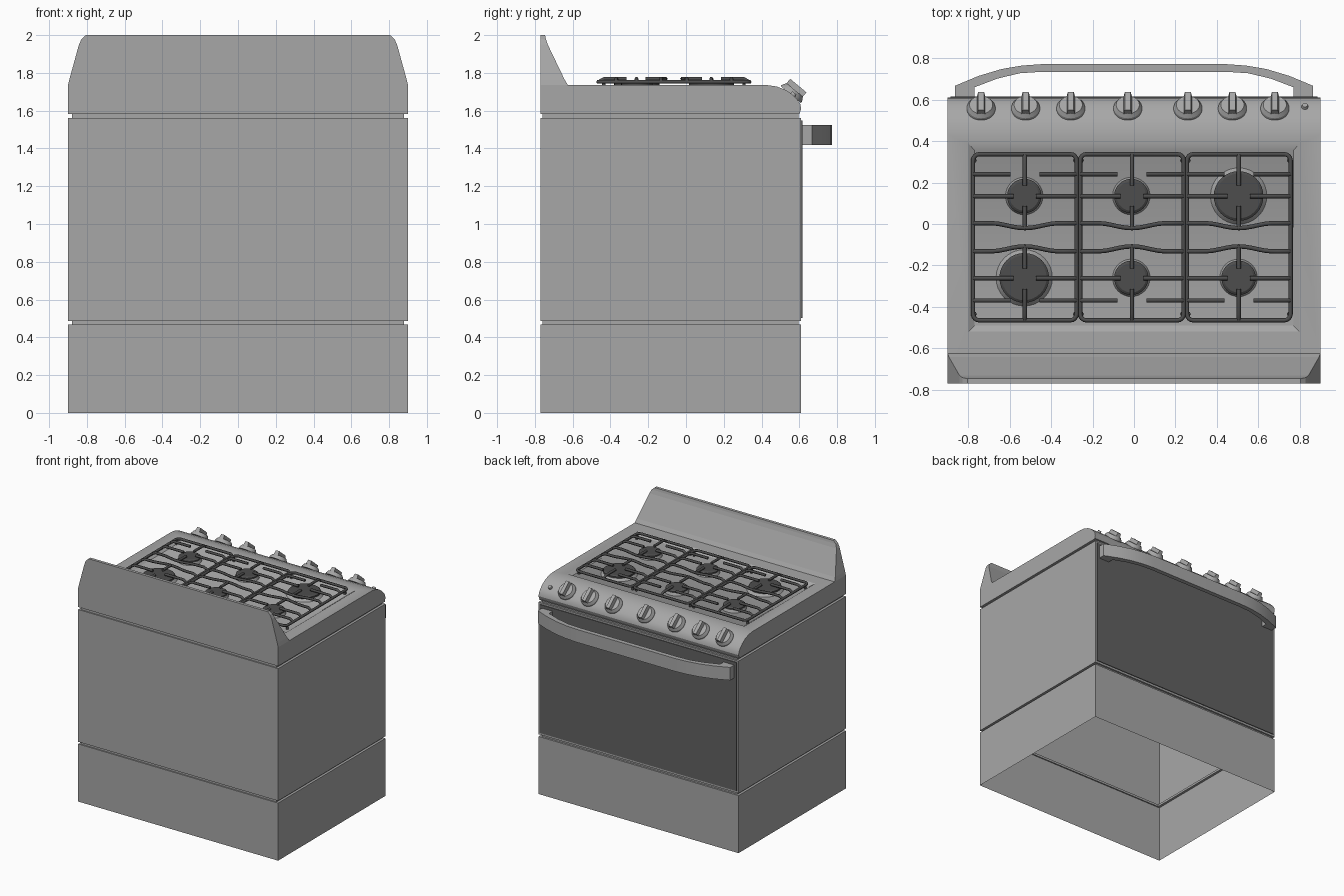
import bpy, bmesh, math
from mathutils import Matrix, Vector

cube = bpy.data.objects.get("Cube")
if cube:
    bpy.data.objects.remove(cube, do_unlink=True)


def material(name, value):
    m = bpy.data.materials.new(name)
    m.use_nodes = True
    colour = (value, value, value, 1)
    m.diffuse_color = colour
    m.node_tree.nodes["Principled BSDF"].inputs["Base Color"].default_value = colour
    return m


steel = material("grey_steel", 0.39)
glass = material("dark_glass", 0.12)
iron = material("black_iron", 0.075)


def finish(bm, name, mat, smooth=True):
    bmesh.ops.remove_doubles(bm, verts=bm.verts, dist=0.0001)
    bmesh.ops.recalc_face_normals(bm, faces=bm.faces)
    mesh = bpy.data.meshes.new(name)
    bm.to_mesh(mesh)
    bm.free()
    ob = bpy.data.objects.new(name, mesh)
    bpy.context.collection.objects.link(ob)
    mesh.materials.append(mat)
    if smooth:
        bpy.ops.object.select_all(action='DESELECT')
        ob.select_set(True)
        bpy.context.view_layer.objects.active = ob
        bpy.ops.object.shade_smooth_by_angle(angle=math.radians(30))
    return ob


def loft(bm, rects, cap_start=False, cap_end=False):
    """Join rectangles given as (half width, back y, front y, z)."""
    rings = [[bm.verts.new(p) for p in ((-x, a, z), (x, a, z), (x, b, z), (-x, b, z))]
             for x, a, b, z in rects]
    for r, s in zip(rings, rings[1:]):
        for i in range(4):
            j = (i + 1) % 4
            bm.faces.new((r[i], r[j], s[j], s[i]))
    if cap_start:
        bm.faces.new(rings[0])
    if cap_end:
        bm.faces.new(rings[-1])


def prism(bm, points, offset):
    """Extrude a flat outline along an offset."""
    face = bm.faces.new([bm.verts.new(p) for p in points])
    new = bmesh.ops.extrude_face_region(bm, geom=[face], use_keep_orig=True)["geom"]
    bmesh.ops.translate(bm, vec=offset,
                        verts=[v for v in new if isinstance(v, bmesh.types.BMVert)])


def cylinder(bm, r1, r2, depth, matrix, segments=32):
    bmesh.ops.create_cone(bm, cap_ends=True, segments=segments, radius1=r1, radius2=r2,
                          depth=depth, matrix=matrix @ Matrix.Translation((0, 0, depth / 2)))


W, BACK, FRONT, TOP = 0.9, -0.77, 0.61, 1.735

# Hollow cabinet with two recessed shadow gaps
bm = bmesh.new()
rects = [(W, BACK, FRONT, 0)]
for low, high in ((0.468, 0.486), (1.562, 1.582)):
    rects += [(W, BACK, FRONT, low), (W - 0.02, BACK + 0.01, FRONT - 0.015, low),
              (W - 0.02, BACK + 0.01, FRONT - 0.015, high), (W, BACK, FRONT, high)]
loft(bm, rects)
finish(bm, "cabinet", steel, False)

# Oven door glass
bm = bmesh.new()
loft(bm, [(0.885, FRONT - 0.002, FRONT + 0.006, z) for z in (0.503, 1.548)], True, True)
finish(bm, "door_glass", glass, False)

# Bowed door handle
half_outer = [(0.865, 0.61), (0.865, 0.667), (0.75, 0.715), (0.64, 0.748), (0.54, 0.765), (0.44, 0.772)]
half_inner = [(0.44, 0.735), (0.55, 0.728), (0.66, 0.702), (0.77, 0.66), (0.77, 0.61)]
right = half_outer + half_inner
bm = bmesh.new()
# Outer edge across, then back along the inner edge
outline = (half_outer + [(-x, y) for x, y in reversed(half_outer)]
           + [(-x, y) for x, y in reversed(half_inner)] + half_inner)
prism(bm, [(x, y, 1.418) for x, y in outline], (0, 0, 0.105))
finish(bm, "door_handle", steel)

# Cooktop with rounded control panel and sunken burner tray
bm = bmesh.new()
profile = [(BACK, 1.582), (0.6, 1.582), (0.61, 1.61), (0.605, 1.635), (0.588, 1.66), (0.56, 1.688),
           (0.525, 1.711), (0.48, 1.728), (0.43, TOP), (BACK, TOP)]
prism(bm, [(-W, y, z) for y, z in profile], (2 * W, 0, 0))
bm.normal_update()
lid = [f for f in bm.faces if all(abs(v.co.z - TOP) < 0.001 for v in f.verts)]
bmesh.ops.delete(bm, geom=lid, context='FACES_ONLY')
loft(bm, [(W, BACK, 0.43, TOP), (0.8, -0.52, 0.39, TOP), (0.77, -0.49, 0.355, 1.715)], cap_end=True)
finish(bm, "cooktop", steel)

# Tapered backguard
bm = bmesh.new()
loft(bm, [(W, BACK, -0.625, TOP), (0.893, BACK, -0.643, 1.765), (0.842, BACK, -0.732, 1.95),
          (0.828, BACK, -0.742, 1.98), (0.805, BACK, -0.746, 2.0)], True, True)
finish(bm, "backguard", steel, False)

# Burners, two of them large
columns = (-0.53, -0.013, 0.505)
rows = (0.135, -0.26)
for i, x in enumerate(columns):
    for j, y in enumerate(rows):
        large = (i, j) in ((0, 1), (2, 0))
        r = 0.12 if large else 0.083
        place = Matrix.Translation((x, y, 1.714))
        bm = bmesh.new()
        cylinder(bm, r + 0.017 if large else r + 0.008, r, 0.02, place)
        finish(bm, "burner_base", steel)
        bm = bmesh.new()
        cylinder(bm, r, r, 0.012, place @ Matrix.Translation((0, 0, 0.02)))
        cylinder(bm, r, r - 0.012, 0.008, place @ Matrix.Translation((0, 0, 0.032)))
        finish(bm, "burner_cap", iron)


# Pan supports made from bent rods
def rod(curve, points, closed=False):
    s = curve.splines.new('POLY')
    s.points.add(len(points) - 1)
    for p, co in zip(s.points, points):
        p.co = (*co, 1)
    s.use_cyclic_u = closed


def grate(cx):
    curve = bpy.data.curves.new("grate", 'CURVE')
    curve.dimensions = '3D'
    curve.bevel_depth = 0.0105
    curve.bevel_resolution = 1
    curve.use_fill_caps = True
    hw, y0, y1, low, high, r = 0.25, -0.465, 0.337, 1.752, 1.769, 0.03
    frame = []
    corners = ((hw - r, y1 - r), (r - hw, y1 - r), (r - hw, y0 + r), (hw - r, y0 + r))
    for k, (x, y) in enumerate(corners):
        for step in range(5):
            a = math.pi / 2 * (k + step / 4)
            frame.append((cx + x + r * math.cos(a), y + r * math.sin(a), low))
        rod(curve, [(cx + x * 1.1, y, low), (cx + x * 1.1, y, 1.716)])
    rod(curve, frame, True)
    mid = (y0 + y1) / 2
    for side in (-1, 1):
        # Side fingers
        for offset, tip in ((0.305, 0.07), (0.198, 0.055)):
            for y in (mid + offset, mid - offset):
                rod(curve, [(cx + side * hw, y, low), (cx + side * (hw - 0.03), y, high),
                            (cx + side * tip, y, high)])
        # Bowed cross bars
        bar = []
        for k in range(-8, 9):
            t = k / 8
            bow = 0.024 * max(0, math.cos(t * math.pi * 0.75)) ** 2 if abs(t) < 0.67 else 0
            bar.append((cx + hw * t, mid + side * (0.068 - bow), low if abs(t) == 1 else high))
        rod(curve, bar)
        # Lengthwise fingers
        rod(curve, [(cx, mid + side * 0.4, low), (cx, mid + side * 0.37, high), (cx, mid + side * 0.25, high)])
        rod(curve, [(cx, mid + side * 0.15, high), (cx, mid + side * 0.04, high)])
    ob = bpy.data.objects.new("grate", curve)
    bpy.context.collection.objects.link(ob)
    curve.materials.append(iron)
    bpy.ops.object.select_all(action='DESELECT')
    ob.select_set(True)
    bpy.context.view_layer.objects.active = ob
    bpy.ops.object.convert(target='MESH')


for cx in (-0.527, -0.01, 0.506):
    grate(cx)

# Control knobs: tapered dial with a raised grip
tilt = Vector((0, 0.64, 0.77)).to_track_quat('Z', 'Y').to_matrix().to_4x4()
tilt = Matrix.Rotation(-math.atan2(0.64, 0.77), 4, 'X')
for x in (-0.738, -0.523, -0.305, -0.03, 0.26, 0.475, 0.68):
    place = Matrix.Translation((x, 0.555, 1.685)) @ tilt
    bm = bmesh.new()
    cylinder(bm, 0.07, 0.068, 0.012, place)
    cylinder(bm, 0.068, 0.056, 0.02, place @ Matrix.Translation((0, 0, 0.012)))
    grip = [(-0.02, 0.03), (0.02, 0.03), (0.014, 0.062), (-0.014, 0.062)]
    prism(bm, [place @ Vector((a, -0.056, b)) for a, b in grip],
          tilt @ Vector((0, 0.112, 0)))
    finish(bm, "knob", steel)

# Indicator button
bm = bmesh.new()
cylinder(bm, 0.017, 0.013, 0.015, Matrix.Translation((0.825, 0.565, 1.682)) @ tilt, 16)
finish(bm, "indicator_button", steel)
